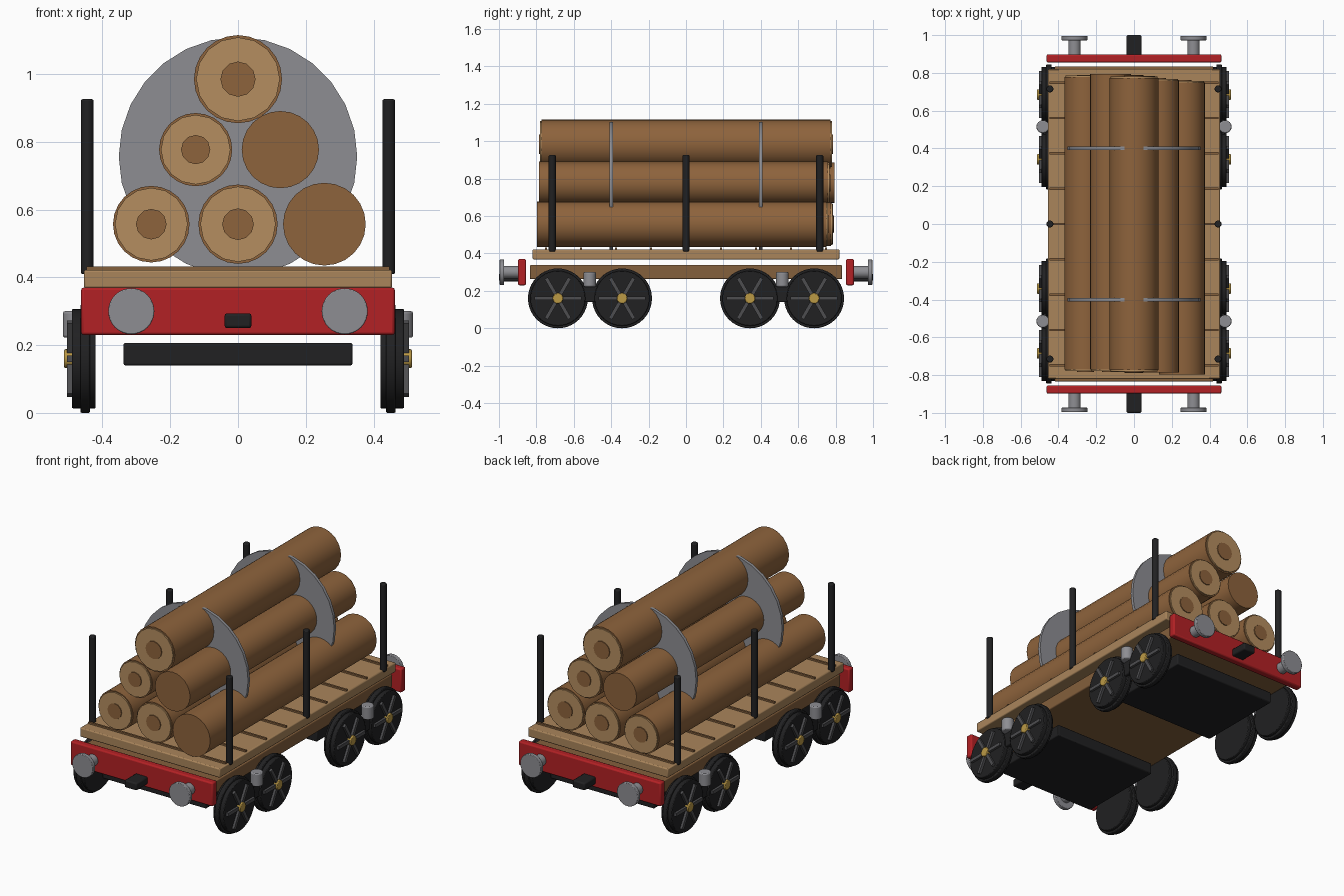
import bpy, math
from mathutils import Matrix

if "Cube" in bpy.data.objects:
    bpy.data.objects.remove(bpy.data.objects["Cube"])


def mat(name, r, g, b):
    m = bpy.data.materials.new(name)
    m.diffuse_color = (r, g, b, 1)
    m.use_nodes = True
    m.node_tree.nodes["Principled BSDF"].inputs["Base Color"].default_value = m.diffuse_color
    return m


BARK = mat("bark brown", 0.27, 0.125, 0.045)
CUT = mat("cut wood tan", 0.46, 0.27, 0.115)
HEART = mat("heartwood brown", 0.27, 0.125, 0.045)
DECK = mat("deck tan", 0.40, 0.235, 0.105)
SILL = mat("frame brown", 0.23, 0.115, 0.045)
RED = mat("beam red", 0.45, 0.015, 0.018)
BLACK = mat("iron black", 0.015, 0.015, 0.016)
STEEL = mat("steel grey", 0.27, 0.27, 0.29)
SPOKE = mat("spoke grey", 0.075, 0.075, 0.08)
GOLD = mat("hub gold", 0.5, 0.32, 0.06)


def finish(o, name, m, bevel=0, segments=2, angle=35):
    o.name = name
    o.data.materials.append(m)
    if bevel:
        b = o.modifiers.new("bevel", 'BEVEL')
        b.width, b.segments = bevel, segments
        b.limit_method = 'ANGLE'
    bpy.ops.object.shade_smooth_by_angle(angle=math.radians(angle))
    return o


def box(name, m, x, y, z, bevel=0.006):
    """Box from (min, max) pairs."""
    bpy.ops.mesh.primitive_cube_add(size=1)
    o = bpy.context.object
    o.data.transform(Matrix.Translation([(a + b) / 2 for a, b in (x, y, z)])
                     @ Matrix.Diagonal([b - a for a, b in (x, y, z)] + [1]))
    return finish(o, name, m, bevel)


ROT = {'x': (0, math.pi / 2, 0), 'y': (math.pi / 2, 0, 0), 'z': (0, 0, 0)}


def cyl(name, m, axis, a, b, r, c, sides=32, bevel=0, angle=35):
    """Cylinder along an axis from a to b; c holds the two other coordinates."""
    mid = (a + b) / 2
    loc = {'x': (mid, *c), 'y': (c[0], mid, c[1]), 'z': (*c, mid)}[axis]
    bpy.ops.mesh.primitive_cylinder_add(vertices=sides, radius=r, depth=abs(b - a),
                                        location=loc, rotation=ROT[axis])
    return finish(bpy.context.object, name, m, bevel, 2, angle)


# deck, plank gaps and underframe
box("deck", DECK, (-0.455, 0.455), (-0.82, 0.82), (0.368, 0.422))
for i in range(-4, 5):
    y = i * 0.187
    box("plank_gap", SILL, (-0.447, 0.447), (y - 0.006, y + 0.006), (0.415, 0.432), 0)
box("underframe", SILL, (-0.42, 0.42), (-0.835, 0.835), (0.263, 0.338))

# end beams, buffers and couplers
for s in (-1, 1):
    def span(a, b):
        return tuple(sorted((s * a, s * b)))
    box("end_beam", RED, (-0.463, 0.463), span(0.855, 0.898), (0.23, 0.37), 0.008)
    box("coupler", BLACK, (-0.04, 0.04), span(0.89, 1.0), (0.25, 0.294), 0.008)
    for x in (-0.315, 0.315):
        cyl("buffer_shank", STEEL, 'y', s * 0.89, s * 0.98, 0.033, (x, 0.30))
        cyl("buffer_head", STEEL, 'y', s * 0.972, s * 0.996, 0.068, (x, 0.30), bevel=0.003)

    # bogie under each end
    box("bogie_frame", BLACK, (-0.338, 0.338), span(0.25, 0.78), (0.14, 0.207))
    for side in (-1, 1):
        X = lambda v: side * v
        box("bogie_side_bar", BLACK, tuple(sorted((X(0.45), X(0.48)))),
            span(0.40, 0.63), (0.14, 0.225))
        cyl("bogie_spring", STEEL, 'z', 0.222, 0.30, 0.034, (X(0.483), s * 0.515), bevel=0.006)
        # spoked wheels
        for y in (0.342, 0.685):
            c = (s * y, 0.16)
            cyl("wheel_tyre", BLACK, 'x', X(0.42), X(0.49), 0.147, c, 40, 0.004)
            cyl("wheel_flange", BLACK, 'x', X(0.437), X(0.465), 0.16, c, 40, 0.004)
            for k in range(3):
                bpy.ops.mesh.primitive_cube_add(size=1)
                o = bpy.context.object
                o.data.transform(Matrix.Translation((X(0.495), *c))
                                 @ Matrix.Rotation(k * math.pi / 3, 4, 'X')
                                 @ Matrix.Diagonal((0.018, 0.25, 0.02, 1)))
                finish(o, "wheel_spokes", SPOKE)
            cyl("wheel_hub", GOLD, 'x', X(0.48), X(0.513), 0.028, c, 20, 0.004)

# side stakes
for x in (-0.445, 0.445):
    for y in (-0.715, 0, 0.715):
        cyl("stake", BLACK, 'z', 0.41, 0.926, 0.019, (x, y), 12, 0.005)

# logs: x, z, radius, front y, back y, front cap shown, back cap shown
LOGS = [
    (-0.256, 0.557, 0.113, -0.770, 0.777, 1, 1),
    (0.000, 0.557, 0.117, -0.775, 0.775, 1, 1),
    (0.255, 0.557, 0.122, -0.797, 0.750, 0, 1),
    (-0.125, 0.777, 0.108, -0.770, 0.793, 1, 0),
    (0.125, 0.777, 0.114, -0.787, 0.760, 0, 1),
    (0.000, 0.985, 0.130, -0.772, 0.772, 1, 1),
]
for x, z, r, y0, y1, front, back in LOGS:
    cyl("log", BARK, 'y', y0, y1, r, (x, z), 24)
    for shown, y, s in ((front, y0, -1), (back, y1, 1)):
        if shown:
            cyl("log_cut_end", CUT, 'y', y - s * 0.02, y + s * 0.008, r * 0.95, (x, z), 16)
            cyl("log_heart", HEART, 'y', y - s * 0.02, y + s * 0.013, r * 0.4, (x, z), 12)

# steel binding discs around the load
for y in (-0.4, 0.4):
    cyl("load_band", STEEL, 'y', y - 0.009, y + 0.009, 0.352, (0, 0.757), 28)
